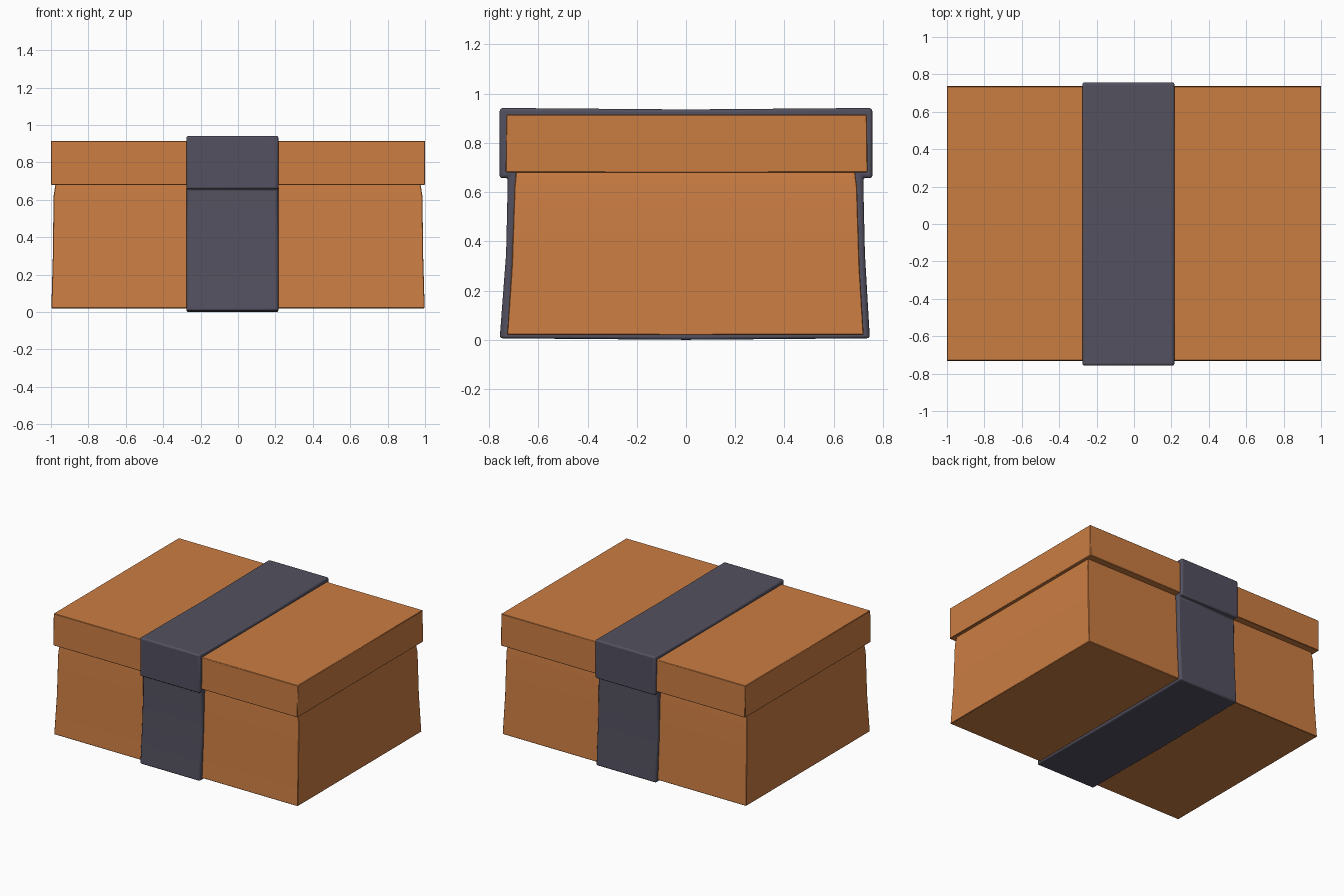
import bpy, bmesh

if "Cube" in bpy.data.objects:
    bpy.data.objects.remove(bpy.data.objects["Cube"])


def material(name, rgb):
    m = bpy.data.materials.new(name)
    m.diffuse_color = (*rgb, 1)
    m.use_nodes = True
    m.node_tree.nodes["Principled BSDF"].inputs["Base Color"].default_value = m.diffuse_color
    return m


ORANGE = material("orange card", (0.60, 0.205, 0.055))
SLATE = material("slate ribbon", (0.085, 0.082, 0.115))


def finish(name, bm, mat, bevel, segments):
    bmesh.ops.recalc_face_normals(bm, faces=bm.faces)
    me = bpy.data.meshes.new(name)
    bm.to_mesh(me)
    bm.free()
    me.materials.append(mat)
    ob = bpy.data.objects.new(name, me)
    bpy.context.collection.objects.link(ob)
    mod = ob.modifiers.new("soft edges", 'BEVEL')
    mod.width, mod.segments, mod.limit_method = bevel, segments, 'ANGLE'
    mod.angle_limit = 0.6
    bpy.context.view_layer.objects.active = ob
    ob.select_set(True)
    bpy.ops.object.shade_smooth_by_angle(angle=0.6)
    ob.select_set(False)
    return ob


def stacked_box(name, levels, bevel):
    """Closed box through rectangles (half x, y min, y max, z)."""
    bm = bmesh.new()
    rings = [[bm.verts.new(p) for p in ((-x, a, z), (x, a, z), (x, b, z), (-x, b, z))]
             for x, a, b, z in levels]
    bm.faces.new(rings[0])
    bm.faces.new(rings[-1])
    for lo, hi in zip(rings, rings[1:]):
        for i in range(4):
            j = (i + 1) % 4
            bm.faces.new((lo[i], lo[j], hi[j], hi[i]))
    return finish(name, bm, ORANGE, bevel, 1)


# Tapered lower box and overhanging lid
stacked_box("box_base", [(0.998, -0.727, 0.722, 0.02), (0.99, -0.708, 0.705, 0.30),
                         (0.986, -0.697, 0.695, 0.62), (0.975, -0.690, 0.686, 0.69)], 0.003)
stacked_box("box_lid", [(1.0, -0.733, 0.738, 0.68), (1.0, -0.730, 0.735, 0.915)], 0.003)

# Ribbon: closed band following the box and stepping out over the lid
outer = [(0, 0.0), (-0.757, 0.006), (-0.731, 0.35), (-0.724, 0.66), (-0.757, 0.655), (-0.757, 0.942),
         (0, 0.936), (0.757, 0.942), (0.757, 0.655), (0.720, 0.66), (0.727, 0.35), (0.747, 0.006)]
inner = [(0, 0.03), (-0.715, 0.03), (-0.70, 0.35), (-0.685, 0.70), (-0.72, 0.70), (-0.72, 0.905),
         (0, 0.905), (0.72, 0.905), (0.72, 0.70), (0.68, 0.70), (0.695, 0.35), (0.71, 0.03)]
bm = bmesh.new()
loops = [[bm.verts.new((x, y, z)) for y, z in prof]
         for x, prof in ((-0.276, outer), (0.216, outer), (0.216, inner), (-0.276, inner))]
for k in range(4):
    a, b = loops[k], loops[(k + 1) % 4]
    for i in range(len(a)):
        j = (i + 1) % len(a)
        bm.faces.new((a[i], a[j], b[j], b[i]))
finish("ribbon_band", bm, SLATE, 0.014, 3)
